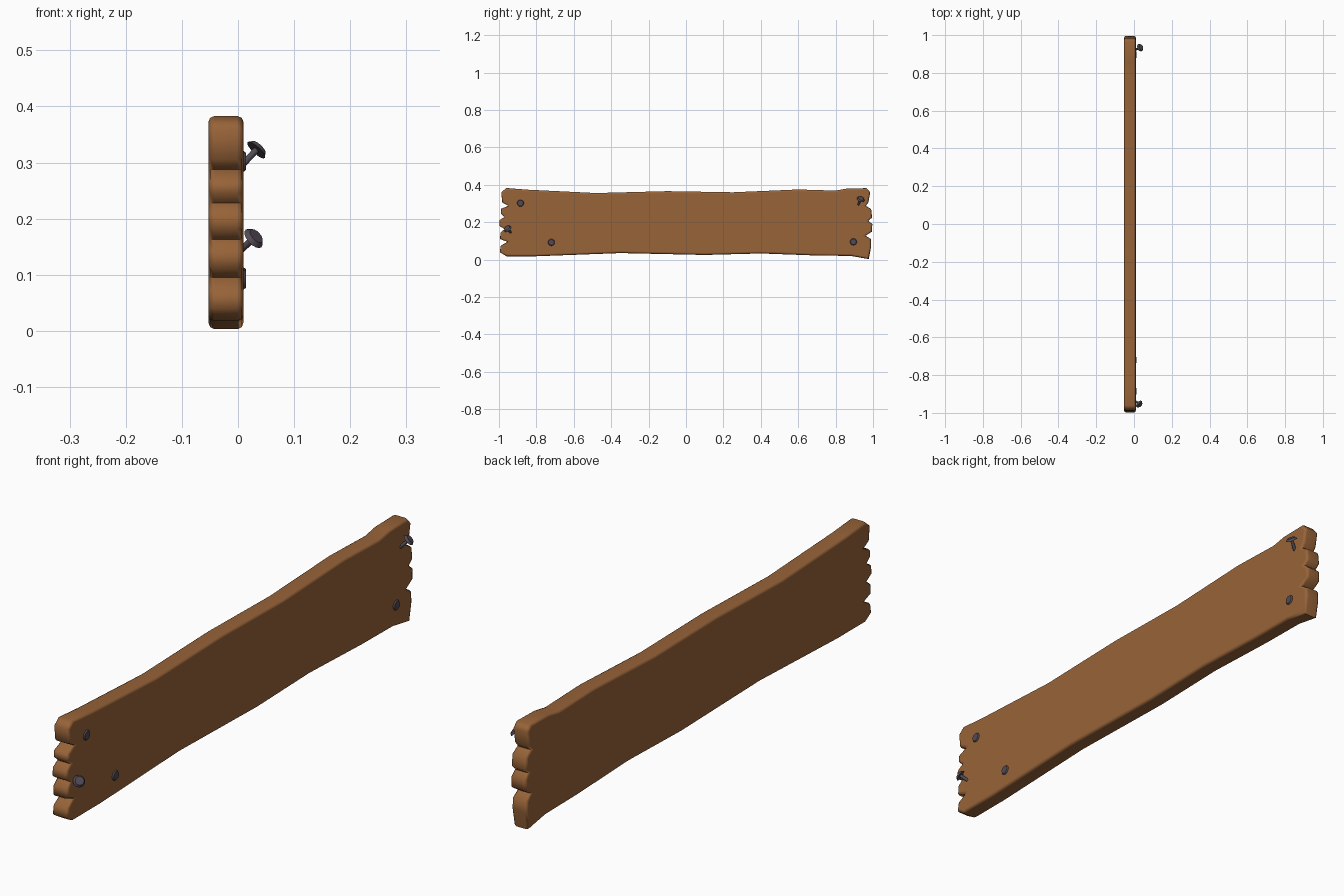
import bpy, bmesh
from mathutils import Vector

cube = bpy.data.objects.get("Cube")
if cube:
    bpy.data.objects.remove(cube)


def material(name, rgb):
    m = bpy.data.materials.new(name)
    m.use_nodes = True
    m.diffuse_color = (*rgb, 1)
    m.node_tree.nodes["Principled BSDF"].inputs["Base Color"].default_value = (*rgb, 1)
    return m


wood = material("brown wood", (0.31, 0.125, 0.04))
iron = material("dark iron", (0.085, 0.07, 0.09))


def finish(bm, name, mat, angle):
    bmesh.ops.recalc_face_normals(bm, faces=bm.faces[:])
    mesh = bpy.data.meshes.new(name)
    bm.to_mesh(mesh)
    bm.free()
    mesh.materials.append(mat)
    obj = bpy.data.objects.new(name, mesh)
    bpy.context.collection.objects.link(obj)
    bpy.ops.object.select_all(action='DESELECT')
    obj.select_set(True)
    bpy.context.view_layer.objects.active = obj
    bpy.ops.object.shade_smooth_by_angle(angle=angle)
    return obj


# Plank outline as (y, z): wavy long edges, splintered ends
top = [(-0.96, 0.383), (-0.85, 0.374), (-0.48, 0.356), (-0.1, 0.366), (0.25, 0.36),
       (0.6, 0.375), (0.8, 0.369), (0.86, 0.38), (0.965, 0.382)]
far_end = [(0.985, 0.36), (0.975, 0.305), (0.962, 0.288), (0.99, 0.27), (0.995, 0.225),
           (0.975, 0.208), (0.996, 0.19), (0.995, 0.15), (0.96, 0.128), (0.988, 0.11),
           (0.99, 0.07), (0.977, 0.003)]
bottom = [(0.88, 0.02), (0.7, 0.022), (0.4, 0.033), (0.1, 0.025), (-0.35, 0.035),
          (-0.8, 0.018), (-0.96, 0.018)]
near_end = [(-0.996, 0.04), (-0.99, 0.075), (-0.955, 0.095), (-0.994, 0.11), (-0.992, 0.145),
            (-0.97, 0.163), (-0.998, 0.18), (-0.996, 0.212), (-0.97, 0.228), (-0.99, 0.245),
            (-0.988, 0.272), (-0.95, 0.288), (-0.982, 0.305), (-0.988, 0.36)]

bm = bmesh.new()
face = bm.faces.new([bm.verts.new((-0.053, y, z)) for y, z in top + far_end + bottom + near_end])
slab = bmesh.ops.extrude_face_region(bm, geom=[face])
bmesh.ops.translate(bm, vec=(0.063, 0, 0),
                    verts=[v for v in slab["geom"] if isinstance(v, bmesh.types.BMVert)])
bmesh.ops.recalc_face_normals(bm, faces=bm.faces[:])
rims = [e for e in bm.edges if abs(e.verts[0].co.x - e.verts[1].co.x) < 0.001]
bmesh.ops.bevel(bm, geom=rims, offset=0.011, segments=2, profile=0.5,
                affect='EDGES', clamp_overlap=False)
plank = finish(bm, "plank", wood, 1.2)
plank.modifiers.new("even shading", 'WEIGHTED_NORMAL').keep_sharp = True


# Nails: domed disc head with a shaft running back along its axis
def nail(name, head, direction, shaft):
    bm = bmesh.new()
    disc = bmesh.ops.create_cone(bm, cap_ends=True, segments=16, radius1=0.021,
                                 radius2=0.015, depth=0.008)
    pin = bmesh.ops.create_cone(bm, cap_ends=True, segments=10, radius1=0.006,
                                radius2=0.006, depth=shaft)
    bmesh.ops.translate(bm, vec=(0, 0, -shaft / 2), verts=pin["verts"])
    turn = Vector(direction).to_track_quat('Z', 'Y').to_matrix()
    bmesh.ops.rotate(bm, cent=(0, 0, 0), matrix=turn, verts=bm.verts[:])
    bmesh.ops.translate(bm, vec=head, verts=bm.verts[:])
    finish(bm, name, iron, 0.9)


for i, (y, z) in enumerate([(-0.885, 0.302), (-0.72, 0.092), (0.895, 0.095)]):
    nail(f"flush_nail_{i + 1}", (0.0105, y, z), (1, 0, 0), 0.03)
nail("bent_nail_near", (0.03, -0.955, 0.167), (0.65, -0.5, 0.6), 0.045)
nail("bent_nail_far", (0.035, 0.935, 0.325), (0.65, 0.3, 0.7), 0.055)
